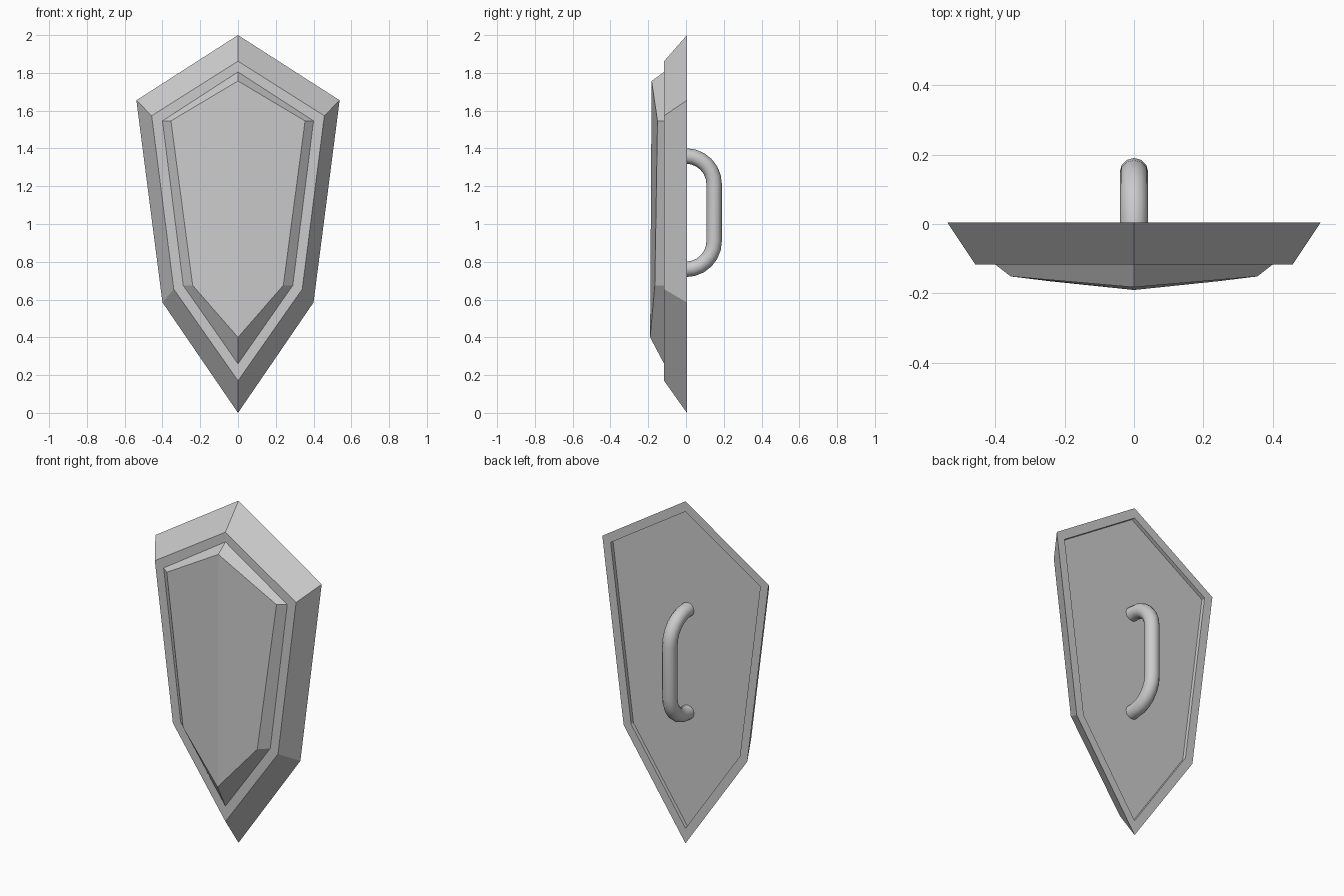
import bpy, bmesh, math

cube = bpy.data.objects.get("Cube")
if cube:
    bpy.data.objects.remove(cube)

# Single plain metal colour
metal = bpy.data.materials.new("grey_metal")
metal.use_nodes = True
GREY = (0.6, 0.6, 0.6, 1)
metal.diffuse_color = GREY
metal.node_tree.nodes["Principled BSDF"].inputs["Base Color"].default_value = GREY


def finish(bm, name):
    bmesh.ops.recalc_face_normals(bm, faces=bm.faces)
    mesh = bpy.data.meshes.new(name)
    bm.to_mesh(mesh)
    bm.free()
    mesh.materials.append(metal)
    obj = bpy.data.objects.new(name, mesh)
    bpy.context.collection.objects.link(obj)
    return obj


def outline(bm, half, ys):
    """Mirror a half outline (top, shoulder, hip, tip) into a closed loop."""
    pts = [(x, y, z) for (x, z), y in zip(half, ys)]
    pts += [(-x, y, z) for x, y, z in pts[-2:0:-1]]
    return [bm.verts.new(p) for p in pts]


def bridge(bm, a, b):
    n = len(a)
    for i in range(n):
        j = (i + 1) % n
        bm.faces.new((a[i], a[j], b[j], b[i]))


def loft(name, sections, ridge=False):
    bm = bmesh.new()
    loops = [outline(bm, half, ys) for half, ys in sections]
    for a, b in zip(loops, loops[1:]):
        bridge(bm, a, b)
    bm.faces.new(loops[0])
    end = loops[-1]
    if ridge:  # two flat halves meeting on the centre line
        bm.faces.new(end[:4])
        bm.faces.new(end[3:] + end[:1])
    else:
        bm.faces.new(end)
    return finish(bm, name)


# Half outlines as (x, z)
recess = [(0, 1.94), (0.484, 1.63), (0.352, 0.603), (0, 0.088)]
outer = [(0, 2.0), (0.538, 1.655), (0.40, 0.585), (0, 0)]
front = [(0, 1.862), (0.457, 1.573), (0.34, 0.655), (0, 0.17)]
panel_base = [(0, 1.805), (0.40, 1.546), (0.29, 0.675), (0, 0.26)]
panel_top = [(0, 1.757), (0.355, 1.546), (0.24, 0.675), (0, 0.40)]
BACK, FRONT = 0.005, -0.116

# Bevelled body with a shallow recess in the back
loft("shield_body", [(recess, [BACK - 0.022] * 4), (recess, [BACK] * 4),
                     (outer, [BACK] * 4), (front, [FRONT] * 4)])

# Raised front panel with a centre ridge
loft("front_panel", [(panel_base, [FRONT + 0.02] * 4), (panel_base, [FRONT] * 4),
                     (panel_top, [-0.182, -0.151, -0.165, -0.19])], ridge=True)

# Handle: round tube swept along a bracket-shaped path
REACH, BEND, TOP, BOTTOM, RADIUS, SIDES, STEPS = 0.149, 0.149, 1.36, 0.76, 0.041, 12, 6
path = [(-0.03, TOP, 0)]
for centre, start in ((TOP - BEND, 0), (BOTTOM + BEND, math.pi / 2)):
    for k in range(STEPS + 1):
        a = start + math.pi / 2 * k / STEPS
        path.append((REACH - BEND + BEND * math.sin(a), centre + BEND * math.cos(a), a))
path.append((-0.03, BOTTOM, math.pi))

bm = bmesh.new()
rings = []
for y, z, a in path:
    ring = []
    for s in range(SIDES):
        t = math.tau * s / SIDES
        r = RADIUS * math.sin(t)
        ring.append(bm.verts.new((RADIUS * math.cos(t), y + r * math.sin(a), z + r * math.cos(a))))
    rings.append(ring)
for a, b in zip(rings, rings[1:]):
    bridge(bm, a, b)
bm.faces.new(rings[0])
bm.faces.new(rings[-1])
handle = finish(bm, "back_handle")
for f in handle.data.polygons:
    f.use_smooth = len(f.vertices) == 4
